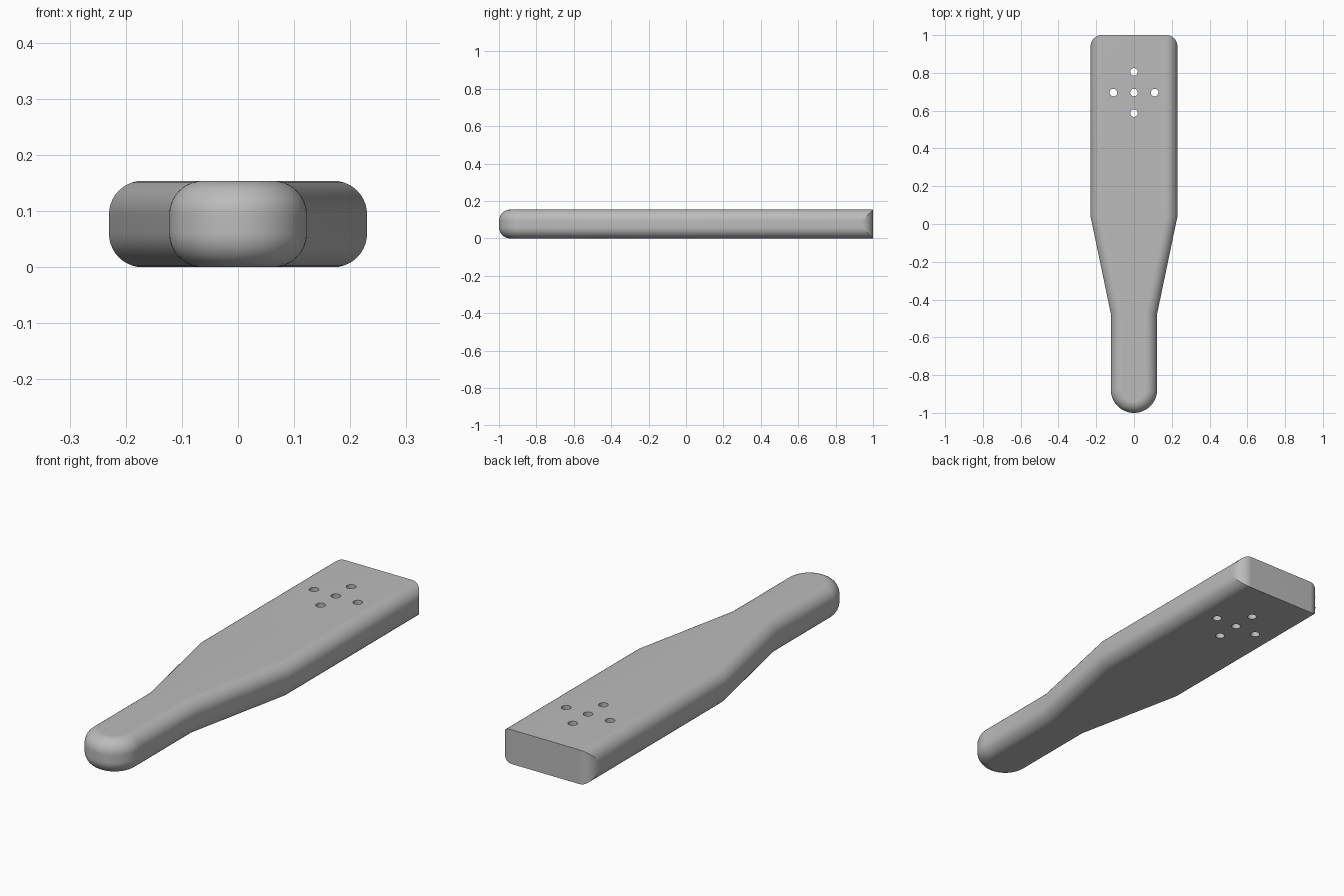
import bpy
import bmesh
from math import pi, sin, cos, acos, tan, atan2

cube = bpy.data.objects.get("Cube")
if cube:
    bpy.data.objects.remove(cube, do_unlink=True)

BLADE_W, GRIP_W = 0.23, 0.1225      # half widths
THICK, ROUND = 0.154, 0.06          # thickness and edge radius
SHOULDER_Y, NECK_Y = 0.04, -0.475
TAPER = atan2(BLADE_W - GRIP_W, SHOULDER_Y - NECK_Y)

grey = bpy.data.materials.new("grey")
grey.use_nodes = True
colour = (0.5, 0.5, 0.5, 1)
grey.diffuse_color = colour
grey.node_tree.nodes["Principled BSDF"].inputs["Base Color"].default_value = colour


def outline(d):
    """Right-hand outline, inset by d, from back corner to grip tip, then mirrored."""
    half = []
    start = acos((ROUND - d) / ROUND)
    for i in range(9):                        # rounded back corner
        a = pi / 2 + (start - pi / 2) * i / 8
        half.append((BLADE_W - ROUND + ROUND * cos(a), 1 - ROUND + ROUND * sin(a)))
    shift = d * tan(TAPER / 2)
    half.append((BLADE_W - d, SHOULDER_Y + shift))
    half.append((GRIP_W - d, NECK_Y + shift))
    for i in range(17):                       # round grip end
        a = -pi / 2 * i / 16
        half.append(((GRIP_W - d) * cos(a), GRIP_W - 1 + (GRIP_W - d) * sin(a)))
    return half + [(-x, y) for x, y in half[-2::-1]]


# Paddle body: stacked outlines with rounded long edges and a flat back end
arc = [pi / 2 * i / 10 for i in range(11)]
layers = [(ROUND * (1 - sin(a)), ROUND * (1 - cos(a))) for a in arc]
layers += [(d, THICK - z) for d, z in reversed(layers)]

bm = bmesh.new()
rings = [[bm.verts.new((x, y, z)) for x, y in outline(d)] for d, z in layers]
count = len(rings[0])
for low, high in zip(rings, rings[1:]):
    for i in range(count):
        j = (i + 1) % count
        bm.faces.new((low[i], low[j], high[j], high[i]))
bm.faces.new(rings[0])
bm.faces.new(rings[-1])
bmesh.ops.remove_doubles(bm, verts=bm.verts, dist=0.00005)
bmesh.ops.recalc_face_normals(bm, faces=bm.faces)
mesh = bpy.data.meshes.new("paddle")
bm.to_mesh(mesh)
bm.free()
mesh.materials.append(grey)
paddle = bpy.data.objects.new("paddle", mesh)
bpy.context.collection.objects.link(paddle)

# Cross of five through holes
bm = bmesh.new()
for x, y in ((0, 0), (1, 0), (-1, 0), (0, 1), (0, -1)):
    made = bmesh.ops.create_cone(bm, cap_ends=True, segments=32,
                                 radius1=0.02, radius2=0.02, depth=0.4)
    bmesh.ops.translate(bm, verts=made["verts"],
                        vec=(x * 0.109, 0.696 + y * 0.109, THICK / 2))
hole_mesh = bpy.data.meshes.new("hole_cutter")
bm.to_mesh(hole_mesh)
bm.free()
hole_mesh.materials.append(grey)
cutter = bpy.data.objects.new("hole_cutter", hole_mesh)
bpy.context.collection.objects.link(cutter)

bpy.ops.object.select_all(action='DESELECT')
bpy.context.view_layer.objects.active = paddle
paddle.select_set(True)
cut = paddle.modifiers.new("holes", 'BOOLEAN')
cut.operation, cut.solver, cut.object = 'DIFFERENCE', 'EXACT', cutter
bpy.ops.object.modifier_apply(modifier=cut.name)
bpy.data.objects.remove(cutter, do_unlink=True)

# Smooth edges, flat broad faces
bpy.ops.object.shade_smooth_by_angle(angle=pi / 6)
weighted = paddle.modifiers.new("weighted_normals", 'WEIGHTED_NORMAL')
weighted.keep_sharp = True
